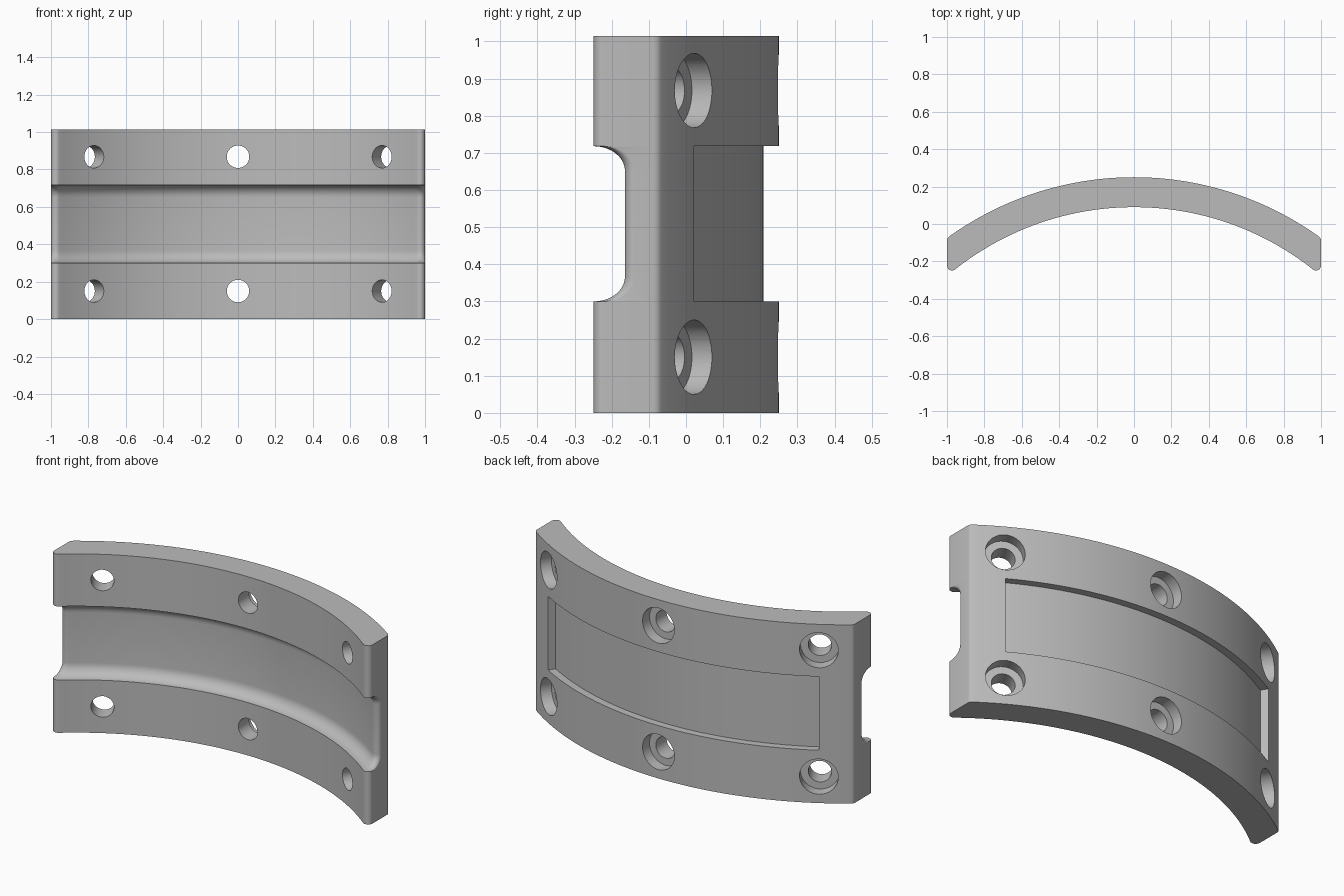
import bpy, bmesh
from math import sin, cos, pi, radians, sqrt, atan2
from mathutils import Matrix

cube = bpy.data.objects.get("Cube")
if cube:
    bpy.data.objects.remove(cube)

CENTRE_Y = -1.45                    # axis of the curved shell
R_IN, R_OUT, R_POCKET, R_SEAT = 1.54, 1.70, 1.658, 1.635
HEIGHT, LOW, HIGH = 1.015, 0.30, 0.718
GROOVE, ROUND = 0.067, 0.027        # groove depth, end rounding
SHIFT = Matrix.Translation((0, CENTRE_Y, 0))


def arc(cx, cy, r, a0, a1, n):
    return [(cx + r * cos(a0 + (a1 - a0) * i / n),
             cy + r * sin(a0 + (a1 - a0) * i / n)) for i in range(n + 1)]


def outline(r_in):
    """Plan of the shell for one inner radius, with rounded ends at x = +-1."""
    cx = 1 - ROUND
    cy_in = sqrt((r_in + ROUND) ** 2 - cx ** 2)
    cy_out = sqrt((R_OUT - ROUND) ** 2 - cx ** 2)
    a_in, a_out = atan2(cy_in, cx), atan2(cy_out, cx)
    half = arc(0, 0, r_in, pi / 2, a_in, 40)
    half += arc(cx, cy_in, ROUND, a_in - pi, 0, 10)[1:]
    half += arc(cx, cy_out, ROUND, 0, a_out, 5)
    half += arc(0, 0, R_OUT, a_out, pi / 2, 40)[1:]
    return half + [(-x, y) for x, y in half[-2:0:-1]]


def loft(bm, levels):
    """Skin a stack of (z, outline) levels and cap both ends."""
    rings = [[bm.verts.new((x, y, z)) for x, y in pts] for z, pts in levels]
    for a, b in zip(rings, rings[1:]):
        for i in range(len(a)):
            j = (i + 1) % len(a)
            bm.faces.new((a[i], a[j], b[j], b[i]))
    bm.faces.new(rings[0][::-1])
    bm.faces.new(rings[-1])


def radial_cylinder(bm, angle, z, radius, r0, r1):
    place = (Matrix.Translation((0, 0, z)) @ Matrix.Rotation(-angle, 4, 'Z')
             @ Matrix.Rotation(-pi / 2, 4, 'X')
             @ Matrix.Translation((0, 0, (r0 + r1) / 2)))
    bmesh.ops.create_cone(bm, cap_ends=True, segments=48, radius1=radius,
                          radius2=radius, depth=r1 - r0, matrix=place)


def finish(bm, name):
    bmesh.ops.transform(bm, matrix=SHIFT, verts=bm.verts)
    bmesh.ops.recalc_face_normals(bm, faces=bm.faces)
    mesh = bpy.data.meshes.new(name)
    bm.to_mesh(mesh)
    bm.free()
    obj = bpy.data.objects.new(name, mesh)
    bpy.context.collection.objects.link(obj)
    return obj


# Curved shell with a filleted groove along its inner face
steps = [pi / 2 * i / 10 for i in range(11)]
lower = [(LOW + GROOVE * (1 - cos(a)), R_IN + GROOVE * sin(a)) for a in steps]
upper = [(LOW + HIGH - z, r) for z, r in reversed(lower)]
section = [(0, R_IN)] + lower + upper + [(HEIGHT, R_IN)]
bm = bmesh.new()
loft(bm, [(z, outline(r)) for z, r in section])
shell = finish(bm, "curved_clamp_shell")

# Cutters: shallow outer pocket with counterbores, then through bores
seats, bores = bmesh.new(), bmesh.new()
a0, a1 = radians(60), radians(120)
sector = arc(0, 0, R_POCKET, a0, a1, 70) + arc(0, 0, 1.8, a1, a0, 70)
loft(seats, [(LOW, sector), (HIGH, sector)])
for z in (0.15, 0.868):
    for angle in (-pi / 6, 0, pi / 6):
        radial_cylinder(seats, angle, z, 0.1, R_SEAT, 1.85)
        radial_cylinder(bores, angle, z, 0.06, 1.4, 1.9)
cutters = [finish(seats, "pocket_and_seat_cutter"), finish(bores, "bore_cutter")]

bpy.ops.object.select_all(action='DESELECT')
bpy.context.view_layer.objects.active = shell
shell.select_set(True)
for cutter in cutters:
    cutter.hide_render = True
    mod = shell.modifiers.new(cutter.name, 'BOOLEAN')
    mod.operation = 'DIFFERENCE'
    mod.solver = 'EXACT'
    mod.object = cutter
    bpy.ops.object.modifier_apply(modifier=mod.name)
    bpy.data.objects.remove(cutter)

# Plain grey finish
grey = bpy.data.materials.new("plain_grey")
grey.use_nodes = True
colour = (0.5, 0.5, 0.5, 1)
grey.diffuse_color = colour
grey.node_tree.nodes["Principled BSDF"].inputs["Base Color"].default_value = colour
shell.data.materials.clear()
shell.data.materials.append(grey)
bpy.ops.object.shade_smooth_by_angle(angle=radians(30))
